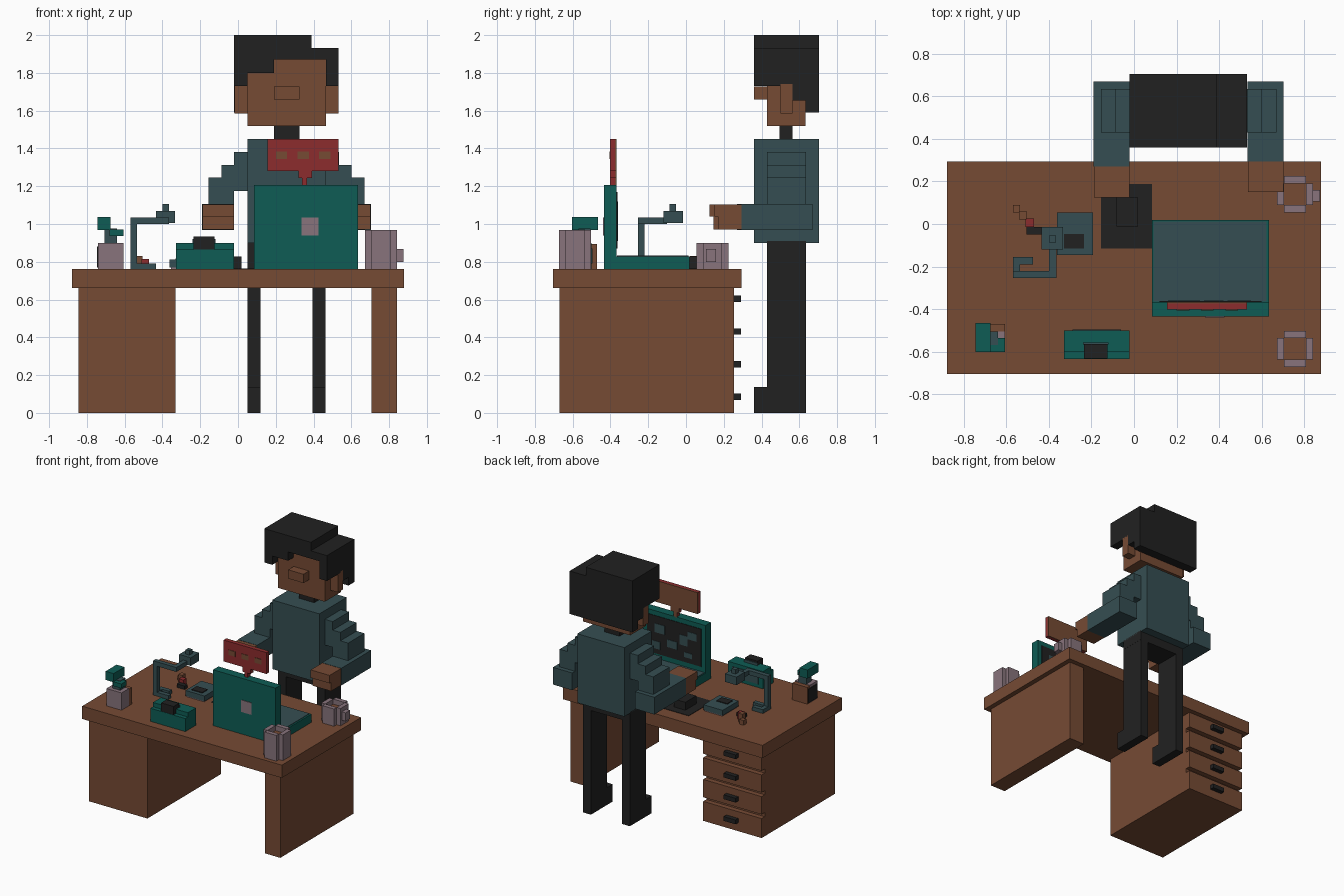
import bpy, bmesh
from mathutils import Vector


def material(name, r, g, b):
    m = bpy.data.materials.new(name)
    m.diffuse_color = (r, g, b, 1)
    return m


WOOD = material("brown", .181, .069, .034)
TEAL = material("teal green", .0044, .107, .089)
SLATE = material("slate", .036, .076, .084)
BLACK = material("black", .0152, .0152, .0152)
RED = material("red", .262, .025, .027)
GREY = material("mauve grey", .246, .174, .202)


def part(name, mat, *boxes):
    """One object made of boxes given as (x0, x1, y0, y1, z0, z1)."""
    bm = bmesh.new()
    for x0, x1, y0, y1, z0, z1 in boxes:
        vs = bmesh.ops.create_cube(bm, size=1)["verts"]
        for v in vs:
            v.co = Vector(((x0 + x1) / 2 + v.co.x * (x1 - x0),
                           (y0 + y1) / 2 + v.co.y * (y1 - y0),
                           (z0 + z1) / 2 + v.co.z * (z1 - z0)))
    me = bpy.data.meshes.new(name)
    bm.to_mesh(me)
    bm.free()
    me.materials.append(mat)
    ob = bpy.data.objects.new(name, me)
    bpy.context.collection.objects.link(ob)
    return ob


CX = .257  # middle of the person


def mirrored(boxes):
    return [(2 * CX - b[1], 2 * CX - b[0]) + tuple(b[2:]) for b in boxes]


# desk
part("desk_top", WOOD, (-.88, .88, -.705, .293, .66, .762))
part("desk_side_panel", WOOD, (.707, .842, -.67, .255, 0, .66))
part("drawer_cabinet", WOOD, (-.845, -.33, -.67, .215, 0, .66))
for i, (lo, hi) in enumerate([(0, .155), (.188, .33), (.362, .503), (.535, .66)]):
    part(f"drawer_front_{i}", WOOD, (-.845, -.33, .21, .255, lo, hi))
    z = .085 + i * .173
    part(f"drawer_handle_{i}", BLACK, (-.64, -.535, .25, .29, z - .017, z + .017))

# person: legs, hips and shoes
leg = [(.05, .12, .43, .635, 0, .9), (.05, .12, .36, .44, 0, .138)]
part("left_leg", BLACK, *leg)
part("right_leg", BLACK, *mirrored(leg))
part("hips", BLACK, (.05, .465, .43, .635, .83, .91))

# shirt and arms
part("shirt_torso", SLATE, (.05, .465, .36, .705, .9, 1.45))
upper_arm = [(-.02, .06, .43, .635, 1.175, 1.38),
             (-.088, -.02, .43, .635, 1.09, 1.312),
             (-.156, -.088, .43, .635, 1.09, 1.245)]
for side, flip, y in (("left", list, .27), ("right", mirrored, .295)):
    part(side + "_upper_arm", SLATE, *flip(upper_arm))
    part(side + "_forearm", SLATE, *flip([(-.19, -.02, y, .67, .968, 1.105)]))
    part(side + "_hand", WOOD, *flip([(-.188, -.022, y - .145, y + .02, 1.04, 1.103),
                                      (-.188, -.022, y - .125, y + .02, .97, 1.05)]))

# neck, head, ears and nose
part("neck", BLACK, (.19, .325, .495, .565, 1.43, 1.55))
part("head", WOOD, (.05, .465, .43, .632, 1.52, 1.9))
ear = [(-.018, .06, .5, .565, 1.585, 1.74)]
part("left_ear", WOOD, *ear)
part("right_ear", WOOD, *mirrored(ear))
part("nose", WOOD, (.19, .325, .36, .44, 1.658, 1.728))

# hair: stepped cap, fringe, sides and back
part("hair", BLACK,
     (-.02, .39, .36, .705, 1.87, 2.0), (.38, .532, .36, .705, 1.87, 1.932),
     (-.02, .05, .36, .705, 1.73, 1.88), (.465, .532, .36, .705, 1.73, 1.88),
     (.04, .19, .36, .44, 1.8, 1.88),
     (-.02, .05, .565, .705, 1.655, 1.74), (.465, .532, .565, .705, 1.655, 1.74),
     (-.02, .532, .632, .705, 1.59, 1.88))

# laptop
part("laptop_base", TEAL, (.085, .635, -.43, .018, .76, .828))
part("keyboard", SLATE, (.092, .622, -.365, .012, .825, .832))
part("laptop_lid", TEAL, (.085, .635, -.435, -.367, .76, 1.207))
part("screen", BLACK, (.12, .6, -.37, -.363, .87, 1.17))
part("screen_shapes", SLATE, *[(x, x + w, -.365, -.36, z, z + h) for x, z, w, h in
     [(.16, 1.06, .08, .06), (.24, 1.0, .07, .08), (.33, .95, .09, .06),
      (.44, 1.04, .09, .07), (.2, .91, .07, .04), (.48, .91, .07, .06)]])
part("lid_plate", GREY, (.335, .425, -.44, -.43, .94, 1.035))

# speech sign above the lid, with plain bars on its face
part("sign_front", RED, (.155, .532, -.402, -.375, 1.28, 1.45),
     (.32, .392, -.402, -.375, 1.243, 1.285), (.338, .365, -.402, -.375, 1.2, 1.25))
part("sign_back", WOOD, (.155, .532, -.376, -.367, 1.28, 1.45),
     (.32, .392, -.376, -.367, 1.243, 1.285), (.338, .365, -.376, -.367, 1.2, 1.25))
part("sign_bars", WOOD, *[(x, x + .06, -.406, -.4, 1.345, 1.385)
                          for x in (.2, .315, .43)])


# mugs with notched corners, filled with a brown drink
def mug(name, x, y, top):
    r, s, z = .085, .051, .76
    part(name + "_walls", GREY,
         (x - s, x + s, y - r, y - s, z, top), (x - s, x + s, y + s, y + r, z, top),
         (x - r, x - s, y - s, y + s, z, top), (x + s, x + r, y - s, y + s, z, top))
    part(name + "_drink", WOOD, (x - s, x + s, y - s, y + s, z, top - .04))


mug("front_mug", .757, -.587, .967)
mug("back_mug", .757, .14, .9)
part("back_mug_handle", GREY, (.835, .875, .105, .16, .8, .868))

# plant in a pot
part("plant_pot", GREY, (-.74, -.607, -.6, -.505, .76, .9))
part("pot_back", WOOD, (-.74, -.607, -.505, -.47, .76, .895))
part("pot_side", BLACK, (-.746, -.739, -.59, -.48, .77, .88))
part("plant_stem", SLATE, (-.708, -.64, -.57, -.505, .89, .975))
part("plant_leaves", TEAL, (-.745, -.675, -.603, -.465, .968, 1.037),
     (-.68, -.607, -.603, -.535, .937, .972))

# desk lamp
part("lamp_base", SLATE, (-.57, -.535, -.255, -.155, .76, .792),
     (-.54, -.435, -.255, -.22, .76, .792), (-.54, -.475, -.19, -.155, .76, .792))
part("lamp_arm", SLATE, (-.57, -.535, -.255, -.22, .76, 1.035),
     (-.54, -.365, -.255, -.22, 1.0, 1.035), (-.4, -.365, -.23, -.1, 1.0, 1.035))
part("lamp_head", SLATE, (-.435, -.333, -.12, -.015, 1.005, 1.07),
     (-.4, -.366, -.088, -.053, 1.06, 1.105))

# little stepped ornament
part("ornament_steps", WOOD, (-.57, -.535, .055, .09, .76, .8),
     (-.54, -.505, .02, .06, .76, .83))
part("ornament_red_step", RED, (-.51, -.47, -.015, .025, .76, .815))
part("ornament_foot", BLACK, (-.505, -.435, -.05, -.015, .76, .79))

# flat box with a dark lid
part("flat_box", SLATE, (-.362, -.193, -.145, .055, .77, .812))
part("flat_box_foot", GREY, (-.355, -.2, -.14, .05, .76, .772))
part("flat_box_lid", BLACK, (-.33, -.235, -.115, -.048, .81, .818))

# mouse and mat
part("mouse_mat", BLACK, (-.155, .084, -.115, .187, .76, .765))
part("mouse", BLACK, (-.082, .018, -.012, .125, .76, .828))

# tape holder
part("tape_holder", TEAL, (-.328, -.02, -.602, -.5, .76, .9),
     (-.328, -.02, -.635, -.6, .76, .866))
part("tape_block", BLACK, (-.235, -.125, -.633, -.565, .85, .933))
part("tape_strip", SLATE, (-.24, -.12, -.566, -.558, .89, .92))
part("tape_holder_back", SLATE, (-.29, -.06, -.503, -.495, .79, .87))
